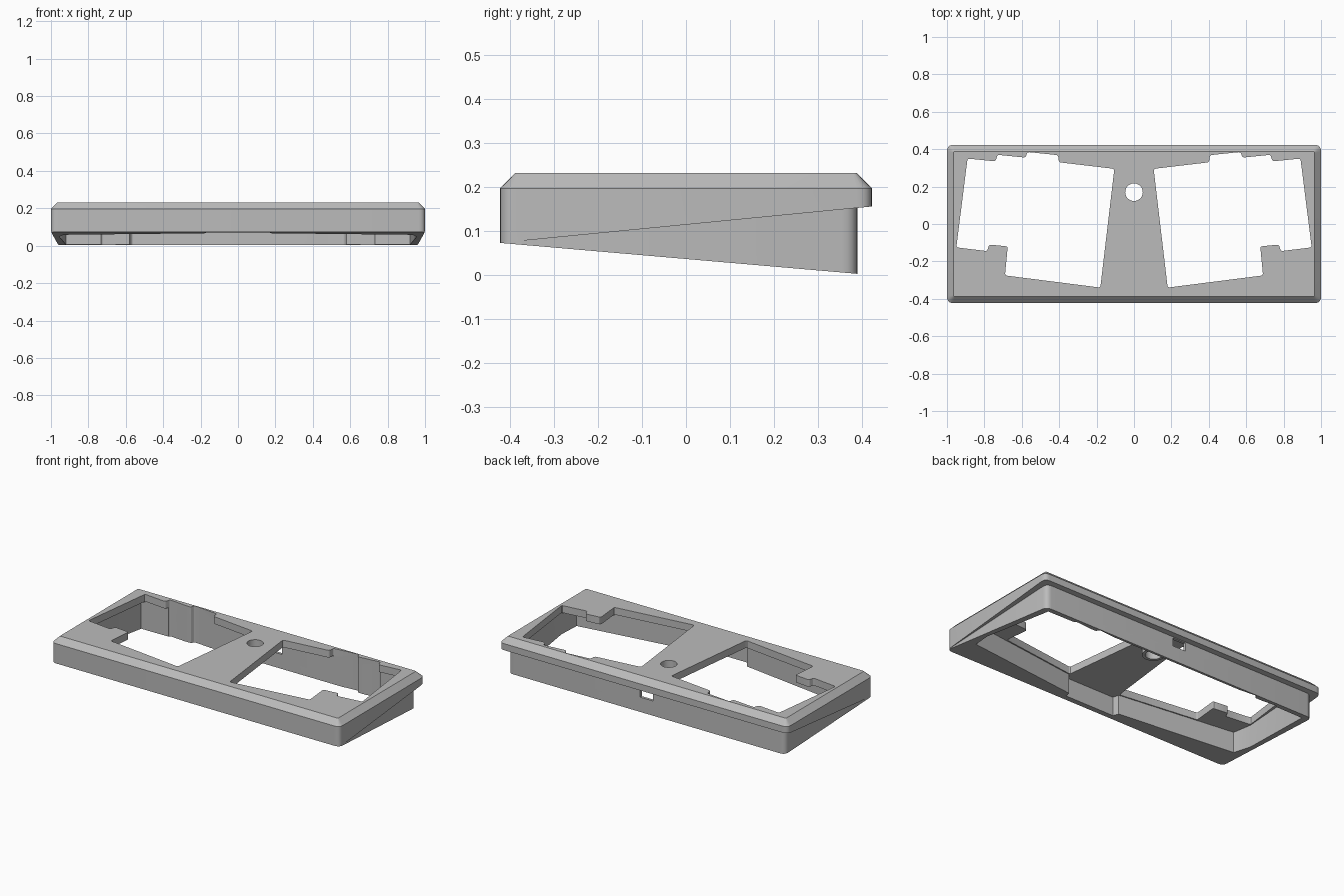
import bpy, bmesh, math

if "Cube" in bpy.data.objects:
    bpy.data.objects.remove(bpy.data.objects["Cube"])

grey = bpy.data.materials.new("case grey")
grey.diffuse_color = (0.5, 0.5, 0.5, 1)
grey.use_nodes = True
grey.node_tree.nodes["Principled BSDF"].inputs["Base Color"].default_value = grey.diffuse_color


def lip_z(y):      # underside of the overhanging bezel
    return 0.073 + 0.098 * (y + 0.423)


def base_z(y):     # sloping bottom of the case
    return 0.073 - 0.0865 * (y + 0.423)


def rounded(points, radius, steps=5):
    """Round the corners of a closed outline."""
    out, n = [], len(points)
    for i, (x, y) in enumerate(points):
        ends = []
        for px, py in (points[i - 1], points[(i + 1) % n]):
            d = math.hypot(px - x, py - y)
            t = min(radius, d * 0.45) / d
            ends.append((x + (px - x) * t, y + (py - y) * t))
        (ax, ay), (bx, by) = ends
        for k in range(steps + 1):
            t = k / steps
            out.append(((1 - t) ** 2 * ax + 2 * t * (1 - t) * x + t * t * bx,
                        (1 - t) ** 2 * ay + 2 * t * (1 - t) * y + t * t * by))
    return out


def loft(name, rings):
    """Solid from stacked rings of equal length."""
    bm = bmesh.new()
    loops = [[bm.verts.new(p) for p in ring] for ring in rings]
    n = len(loops[0])
    for a, b in zip(loops, loops[1:]):
        for i in range(n):
            j = (i + 1) % n
            bm.faces.new((a[i], a[j], b[j], b[i]))
    bm.faces.new(loops[0][::-1])
    bm.faces.new(loops[-1])
    bmesh.ops.recalc_face_normals(bm, faces=bm.faces)
    me = bpy.data.meshes.new(name)
    bm.to_mesh(me)
    bm.free()
    ob = bpy.data.objects.new(name, me)
    me.materials.append(grey)
    bpy.context.collection.objects.link(ob)
    return ob


def prism(name, pts, z0, z1):
    return loft(name, [[(x, y, z0) for x, y in pts], [(x, y, z1) for x, y in pts]])


def rect(hx, y0, y1):
    return [(-hx, y0), (hx, y0), (hx, y1), (-hx, y1)]


def circle(y, r, n=32):
    return [(r * math.cos(2 * math.pi * i / n), y + r * math.sin(2 * math.pi * i / n))
            for i in range(n)]


def combine(target, other, op):
    m = target.modifiers.new(op.lower(), 'BOOLEAN')
    m.operation, m.object, m.solver = op, other, 'EXACT'
    bpy.context.view_layer.objects.active = target
    bpy.ops.object.modifier_apply(modifier=m.name)
    bpy.data.objects.remove(other)


# bezel with chamfered top edge and tilted underside
outer = rounded(rect(1, -0.423, 0.423), 0.035)
inner = rounded(rect(0.965, -0.388, 0.388), 0.008)
case = loft("case", [[(x, y, lip_z(y)) for x, y in outer],
                     [(x, y, 0.197) for x, y in outer],
                     [(x, y, 0.232) for x, y in inner]])

# tapered lower body
plan = rounded([(-0.9992, -0.4225), (0.9992, -0.4225), (0.96, 0.39), (-0.96, 0.39)], 0.035)
body = loft("lower_body", [[(x, y, base_z(y)) for x, y in plan],
                           [(x, y, lip_z(y) + 0.02) for x, y in plan]])
combine(case, body, 'UNION')

# hollow underside, with a front pocket between the angled front walls
half = [(0.17, -0.385), (0.18, -0.347), (0.935, -0.252), (0.955, -0.13),
        (0.92, 0.355), (0.57, 0.36), (0.57, 0.373)]
cavity = half + [(-x, y) for x, y in reversed(half)]
combine(case, prism("cavity", cavity, -0.2, 0.187), 'DIFFERENCE')

# collar under the round hole
combine(case, prism("collar", circle(0.17, 0.065), 0.15, 0.2), 'UNION')

# stepped key openings, mirrored
opening = [(0.89, 0.35), (0.74, 0.335), (0.73, 0.37), (0.58, 0.355), (0.57, 0.385),
           (0.405, 0.368), (0.402, 0.33), (0.105, 0.295), (0.18, -0.34), (0.69, -0.275),
           (0.675, -0.12), (0.775, -0.11), (0.785, -0.145), (0.95, -0.125)]
for side in (-1, 1):
    pts = rounded([(side * x, y) for x, y in opening], 0.012, 3)
    combine(case, prism("opening", pts, -0.2, 0.4), 'DIFFERENCE')

# round hole and rear cable port
combine(case, prism("round_hole", circle(0.17, 0.047), 0.1, 0.4), 'DIFFERENCE')
combine(case, prism("cable_port", rect(0.045, 0.33, 0.5), 0.095, 0.147), 'DIFFERENCE')

# crisp edges, smooth corners
bpy.ops.object.select_all(action='DESELECT')
case.select_set(True)
bpy.context.view_layer.objects.active = case
bpy.ops.object.shade_smooth_by_angle(angle=math.radians(25))
